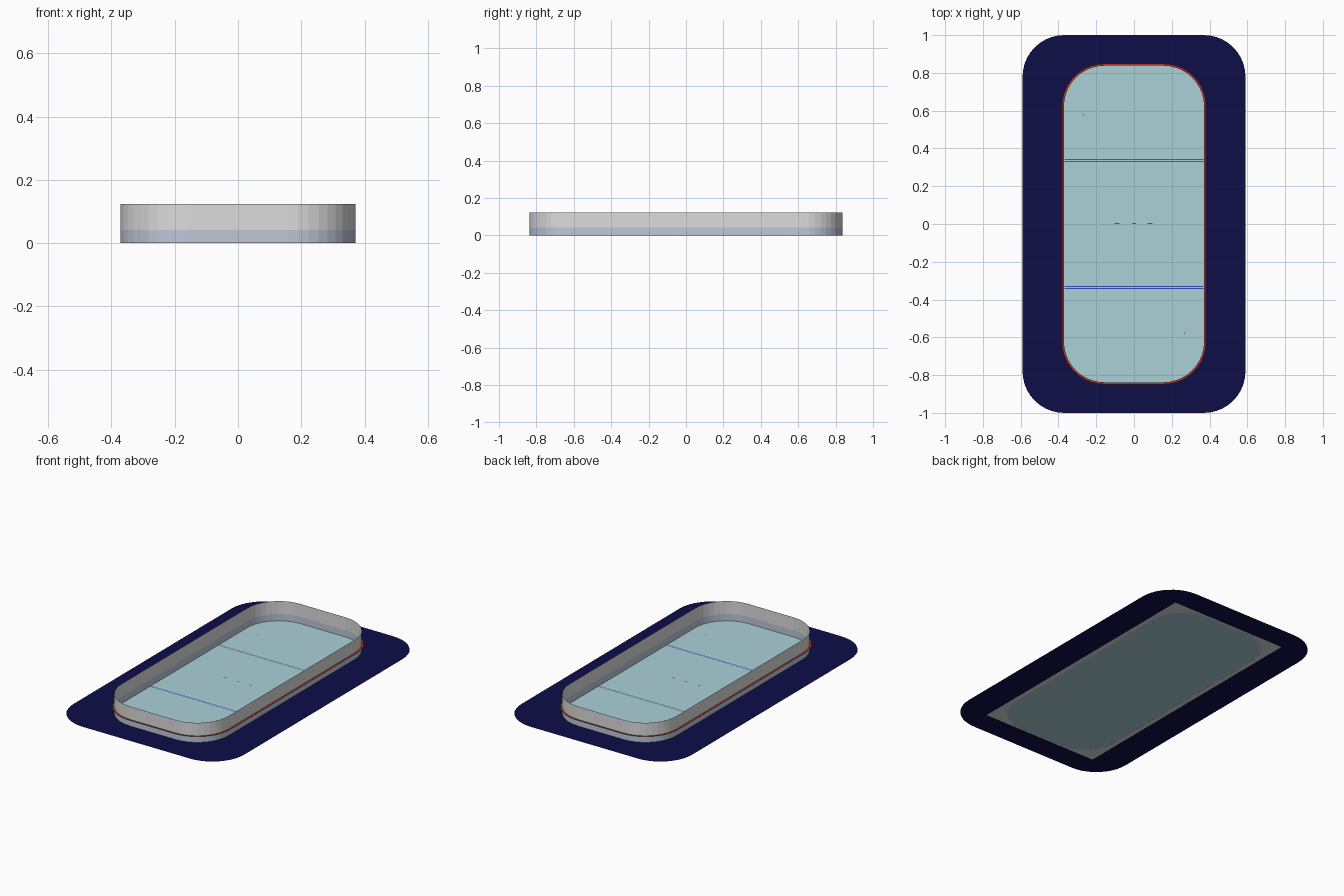
import bpy, bmesh, math

if "Cube" in bpy.data.objects:
    bpy.data.objects.remove(bpy.data.objects["Cube"])


def mat(name, r, g, b):
    lin = [(c / 255 / 12.92) if c < 11 else ((c / 255 + 0.055) / 1.055) ** 2.4 for c in (r, g, b)]
    m = bpy.data.materials.new(name)
    m.diffuse_color = (*lin, 1)
    m.use_nodes = True
    m.node_tree.nodes["Principled BSDF"].inputs["Base Color"].default_value = m.diffuse_color
    return m


NAVY = mat("navy", 14, 14, 73)
ICE = mat("pale ice blue", 171, 209, 217)
GREY = mat("light grey", 220, 220, 220)
BOARD = mat("blue grey", 190, 199, 217)
RED = mat("red", 182, 54, 36)
BLUE = mat("line blue", 50, 75, 180)
DARK = mat("dark teal", 75, 100, 108)


def rounded(hx, hy, r, z, n=10):
    """Rounded rectangle loop; always the same point count so loops can be lofted."""
    pts = []
    for q, (sx, sy) in enumerate(((1, 1), (-1, 1), (-1, -1), (1, -1))):
        for i in range(n + 1):
            a = math.pi / 2 * (q + i / n)
            pts.append((sx * (hx - r) + r * math.cos(a), sy * (hy - r) + r * math.sin(a), z))
    return pts


def build(name, material, loops, cap=False):
    bm = bmesh.new()
    rings = [[bm.verts.new(p) for p in lp] for lp in loops]
    for a, b in zip(rings, rings[1:]):
        for i in range(len(a)):
            j = (i + 1) % len(a)
            bm.faces.new((a[i], a[j], b[j], b[i]))
    if cap:
        bm.faces.new(rings[-1])
    me = bpy.data.meshes.new(name)
    bm.to_mesh(me)
    bm.free()
    me.materials.append(material)
    ob = bpy.data.objects.new(name, me)
    bpy.context.collection.objects.link(ob)
    return ob


def plate(name, material, x, y, w, d, z=0.0015):
    build(name, material, [[(x + sx * w / 2, y + sy * d / 2, z)
                            for sx, sy in ((-1, -1), (1, -1), (1, 1), (-1, 1))]], True)


HX, HY, R = 0.371, 0.838, 0.215

# floor surround, with the pale base plate showing only underneath
build("surround_floor", NAVY, [rounded(0.59, 1.0, 0.22, 0.001), rounded(HX, HY, R, 0.001)])
build("base_plate", GREY, [rounded(0.40, 0.85, 0.001, 0), rounded(HX, HY, R, 0)])
build("ice_sheet", ICE, [rounded(HX, HY, R, 0.0005)], True)

# rink wall: lower boards, red ledge, upper screen
build("lower_boards", BOARD, [rounded(HX, HY, R, 0), rounded(HX, HY, R, 0.042)])
build("upper_screen", GREY, [rounded(HX, HY, R, 0.042), rounded(HX, HY, R, 0.123)])
build("red_ledge", RED, [rounded(HX + 0.011, HY + 0.011, R + 0.011, 0.042), rounded(HX, HY, R, 0.042)])

# paired cross lines on the ice
for side, m in ((1, DARK), (-1, BLUE)):
    for k in (-1, 1):
        plate("cross_line", m, 0, side * 0.336 + k * 0.005, 2 * HX - 0.004, 0.004)

# broken centre marks and spots
for x, w, m in ((-0.09, 0.025, DARK), (0, 0.02, RED), (0.085, 0.025, RED)):
    plate("centre_mark", m, x, 0.002, w, 0.006)
for s in (-1, 1):
    plate("spot", RED, s * 0.268, -s * 0.576, 0.007, 0.005)
